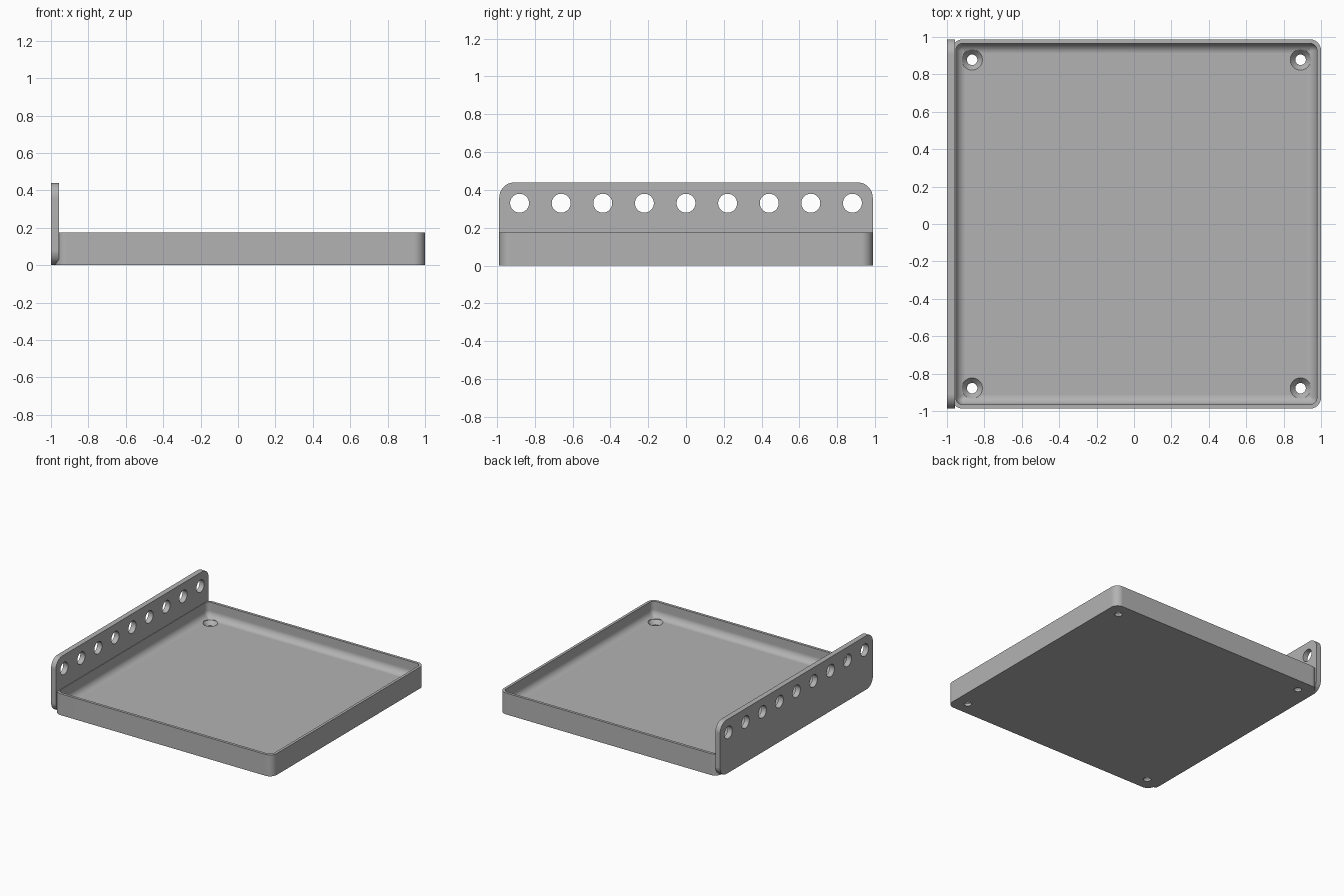
import bpy, bmesh
from math import sin, cos, pi
from mathutils import Matrix

if "Cube" in bpy.data.objects:
    bpy.data.objects.remove(bpy.data.objects["Cube"], do_unlink=True)

HALF = 0.9875          # half side of the square tray
TRAY_X = 0.0125        # tray centre
WALL, FLOOR, RIM = 0.022, 0.052, 0.175
FILLET = 0.055
PLATE_TOP = 0.44

grey = bpy.data.materials.new("plain grey")
grey.use_nodes = True
COLOUR = (0.45, 0.45, 0.45, 1)
grey.diffuse_color = COLOUR
grey.node_tree.nodes["Principled BSDF"].inputs["Base Color"].default_value = COLOUR


def rounded_rect(hu, hv, r, steps=10):
    """Counter-clockwise outline of a rectangle with round corners."""
    pts = []
    for k, (su, sv) in enumerate([(1, 1), (-1, 1), (-1, -1), (1, -1)]):
        for i in range(steps + 1):
            a = (k + i / steps) * pi / 2
            pts.append((su * (hu - r) + r * cos(a), sv * (hv - r) + r * sin(a)))
    return pts


def loft(name, rings):
    """Skin a stack of equal outlines and cap both ends."""
    bm = bmesh.new()
    loops = [[bm.verts.new(p) for p in ring] for ring in rings]
    n = len(loops[0])
    for low, high in zip(loops, loops[1:]):
        for i in range(n):
            j = (i + 1) % n
            bm.faces.new((low[i], low[j], high[j], high[i]))
    bm.faces.new(loops[0][::-1])
    bm.faces.new(loops[-1])
    bmesh.ops.recalc_face_normals(bm, faces=bm.faces)
    mesh = bpy.data.meshes.new(name)
    bm.to_mesh(mesh)
    bm.free()
    mesh.materials.append(grey)
    obj = bpy.data.objects.new(name, mesh)
    bpy.context.collection.objects.link(obj)
    return obj


def disc(r, z, steps=40):
    return [(r * cos(2 * pi * i / steps), r * sin(2 * pi * i / steps), z)
            for i in range(steps)]


def drill(target, name, rings, places):
    """Cut one revolved shape out of the target at every place."""
    for place in places:
        cutter = loft(name, rings)
        cutter.hide_render = True
        cutter.data.transform(place)
        cut = target.modifiers.new("hole", 'BOOLEAN')
        cut.operation, cut.solver, cut.object = 'DIFFERENCE', 'EXACT', cutter
        bpy.context.view_layer.objects.active = target
        bpy.ops.object.modifier_apply(modifier=cut.name)
        bpy.data.objects.remove(cutter, do_unlink=True)


def finish(obj):
    bpy.ops.object.select_all(action='DESELECT')
    obj.select_set(True)
    bpy.context.view_layer.objects.active = obj
    bpy.ops.object.shade_smooth_by_angle(angle=0.6)
    weighted = obj.modifiers.new("clean shading", 'WEIGHTED_NORMAL')
    weighted.keep_sharp = True


# Tray: outer wall, thin rim, inner wall and a fillet down to the floor
levels = [(0, 0), (0, RIM), (WALL, RIM)]
for i in range(9):
    a = i / 8 * pi / 2
    levels.append((WALL + FILLET * (1 - cos(a)), FLOOR + FILLET * (1 - sin(a))))
tray = loft("tray", [
    [(u + TRAY_X, v, z) for u, v in
     rounded_rect(HALF - d, HALF - d, max(0.06 - d, 0.008))] for d, z in levels])

# Countersunk screw holes in the four tray corners
corners = [Matrix.Translation((TRAY_X + sx * 0.878, sy * 0.878, 0))
           for sx in (-1, 1) for sy in (-1, 1)]
drill(tray, "screw_cutter",
      [disc(0.028, -0.05), disc(0.028, 0.02), disc(0.055, FLOOR),
       disc(0.055, FLOOR + 0.08)], corners)
finish(tray)

# Upright plate along the right side, with rounded corners
mid = PLATE_TOP / 2
plate = loft("side_plate", [
    [(x, y, z + mid) for y, z in rounded_rect(HALF, mid, 0.08)]
    for x in (-1, -0.957)])

# Row of nine round holes near the top of the plate
row = [Matrix.Translation((-0.98, i * 0.22, 0.33)) @ Matrix.Rotation(pi / 2, 4, 'Y')
       for i in range(-4, 5)]
drill(plate, "row_cutter", [disc(0.05, -0.1), disc(0.05, 0.1)], row)
finish(plate)
